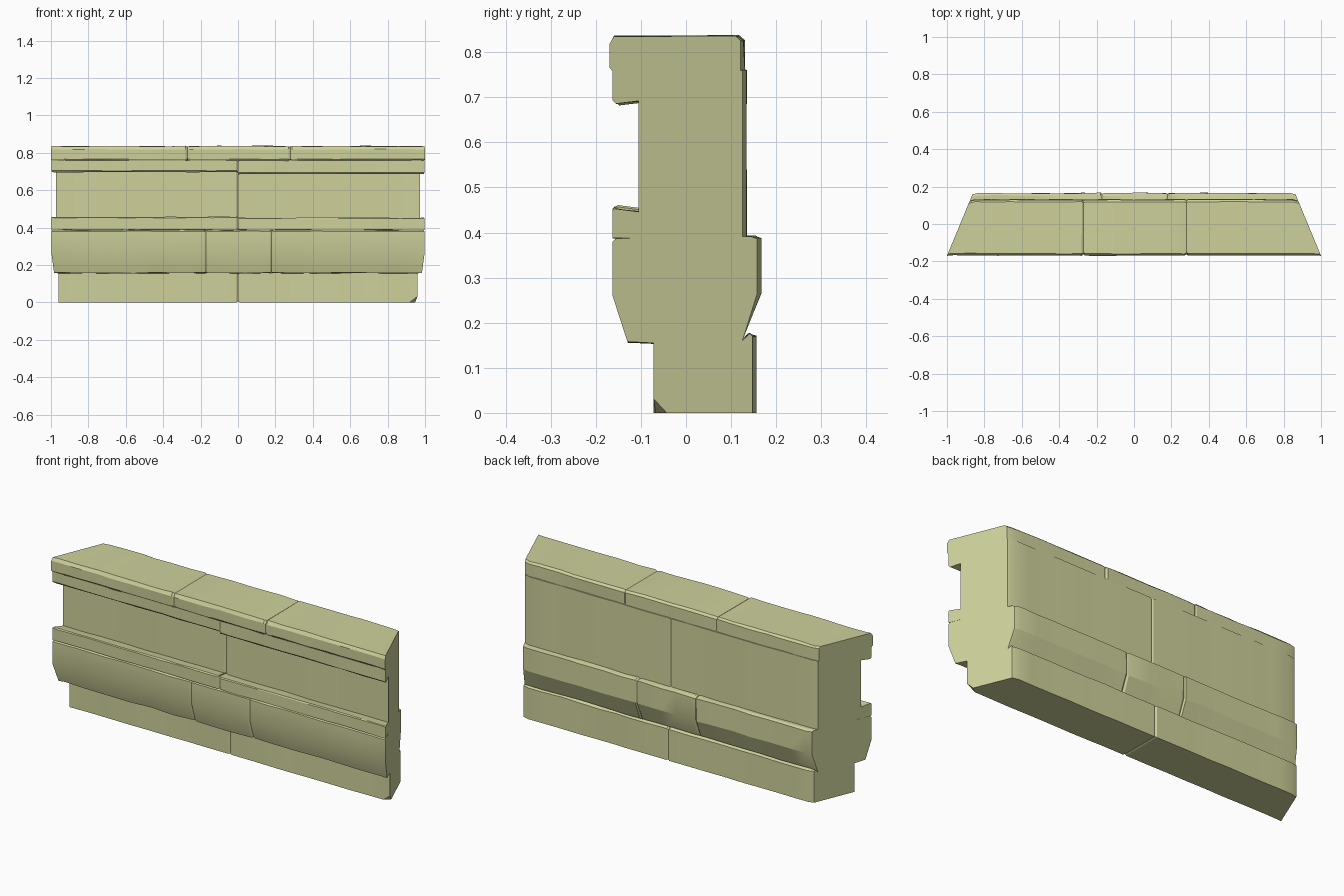
import bpy, bmesh, math, random
from mathutils import Vector

if "Cube" in bpy.data.objects:
    bpy.data.objects.remove(bpy.data.objects["Cube"])

random.seed(7)
MITRE = math.tan(math.radians(22.5))
stone = bpy.data.materials.new("sandstone")
stone.diffuse_color = (0.62, 0.64, 0.33, 1)
stone.use_nodes = True
stone.node_tree.nodes["Principled BSDF"].inputs["Base Color"].default_value = stone.diffuse_color


def end_x(y):
    """Half length of the wall at depth y (mitred ends)."""
    return 1 - MITRE * (y + 0.17)


def block(name, profile, x0=None, x1=None, wear=0.003, chips=()):
    """Extrude a (y, z) profile along x. None = mitred end, number = seam with a V groove."""
    zs = [p[1] for p in profile]
    zmid = (min(zs) + max(zs)) / 2
    ymax = max(p[0] for p in profile)
    span = (1 if x1 is None else x1) - (-1 if x0 is None else x0)
    n = max(3, round(span / 0.13))
    inner = [min(0.96, max(0.04, (i + random.uniform(-.25, .25)) / n)) for i in range(1, n)]
    edge = 0.010 / span
    stations = [0, edge if x0 is not None else 0.035 / span] + inner
    stations += [1 - (edge if x1 is not None else 0.035 / span), 1]
    bm = bmesh.new()
    rings = []
    for k, t in enumerate(stations):
        at_end = k in (0, len(stations) - 1)
        mitred = at_end and (x0 if k == 0 else x1) is None
        ring = []
        for y, z in profile:
            if at_end and not mitred:               # groove at the seam
                y -= math.copysign(0.007, y)
                z -= math.copysign(0.004, z - zmid)
            elif mitred:                            # worn rear corner
                if y > ymax - 0.015:
                    y -= 0.010
            else:                                   # uneven hand-cut edges
                y -= math.copysign(random.uniform(0, wear), y)
                if z > 0.01:
                    z += random.uniform(-wear, wear) * 0.5
            a = -end_x(y) if x0 is None else x0
            b = end_x(y) if x1 is None else x1
            ring.append(bm.verts.new((a + (b - a) * t, y, z)))
        rings.append(ring)
    m = len(profile)
    for r, s in zip(rings, rings[1:]):
        for i in range(m):
            j = (i + 1) % m
            bm.faces.new((r[i], r[j], s[j], s[i]))
    bm.faces.new(rings[0])
    bm.faces.new(rings[-1])
    # broken-off corners
    for point, normal in chips:
        geom = bm.verts[:] + bm.edges[:] + bm.faces[:]
        cut = bmesh.ops.bisect_plane(bm, geom=geom, plane_co=Vector(point),
                                     plane_no=Vector(normal).normalized(), clear_outer=True)
        edges = [e for e in cut["geom_cut"] if isinstance(e, bmesh.types.BMEdge)]
        bmesh.ops.holes_fill(bm, edges=edges, sides=0)
    bmesh.ops.recalc_face_normals(bm, faces=bm.faces)
    mesh = bpy.data.meshes.new(name)
    bm.to_mesh(mesh)
    bm.free()
    ob = bpy.data.objects.new(name, mesh)
    bpy.context.collection.objects.link(ob)
    mesh.materials.append(stone)
    bpy.ops.object.select_all(action='DESELECT')
    ob.select_set(True)
    bpy.context.view_layer.objects.active = ob
    bpy.ops.object.shade_smooth_by_angle(angle=math.radians(20))
    return ob


def course(name, profile, seams, **kw):
    """A row of blocks divided at the given x positions."""
    cuts = [None, *seams, None]
    for i, (a, b) in enumerate(zip(cuts, cuts[1:])):
        block(f"{name}_{i + 1}", profile, a, b, **kw)


# Base plinth
base = [(-0.072, 0), (-0.072, 0.156), (0.125, 0.16), (0.142, 0.176), (0.157, 0.170), (0.157, 0)]
block("base_left", base, None, 0.0, wear=0.004)
block("base_right", base, 0.0, None, wear=0.004,
      chips=[((0.93, -0.072, 0.012), (1, -1.2, -1.5))])

# Bulging lower course
lower = [(-0.072, 0.155), (-0.130, 0.158), (-0.163, 0.26), (-0.163, 0.380), (-0.155, 0.387),
         (0.155, 0.391), (0.168, 0.386), (0.168, 0.265), (0.125, 0.160)]
course("lower_course", lower, [-0.17, 0.18], wear=0.005)

# Wall panel with ledge and lip, recessed on the front
for name, a, b, ledge, lip in (("panel_left", None, 0.0, 0.457, 0.700),
                               ("panel_right", 0.0, None, 0.453, 0.690)):
    panel = [(-0.163, 0.388), (-0.163, ledge - 0.004), (-0.158, ledge), (-0.105, ledge - 0.007),
             (-0.105, lip + 0.002), (-0.155, lip - 0.004), (-0.163, lip + 0.004),
             (-0.163, 0.760), (0.135, 0.760), (0.135, 0.388)]
    block(name, panel, a, b, wear=0.003)

# Coping stones
cap = [(-0.163, 0.758), (-0.170, 0.766), (-0.170, 0.818), (-0.160, 0.835),
       (0.120, 0.836), (0.131, 0.826), (0.131, 0.758)]
course("cap", cap, [-0.27, 0.28], wear=0.004)
